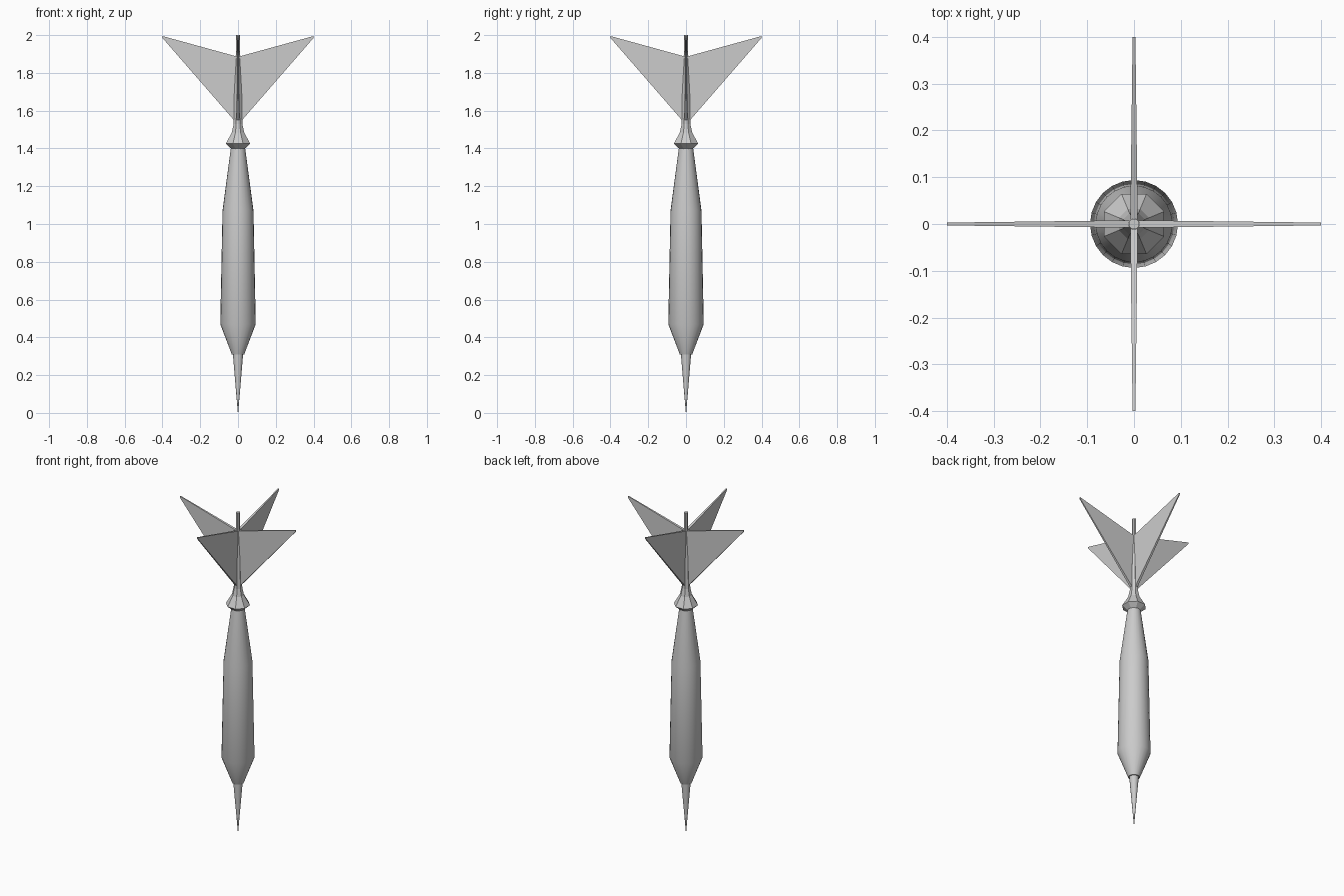
import bpy, bmesh, math

if "Cube" in bpy.data.objects:
    bpy.data.objects.remove(bpy.data.objects["Cube"])


def finish(name, bm, smooth):
    bmesh.ops.recalc_face_normals(bm, faces=bm.faces)
    mesh = bpy.data.meshes.new(name)
    bm.to_mesh(mesh)
    bm.free()
    ob = bpy.data.objects.new(name, mesh)
    bpy.context.collection.objects.link(ob)
    if smooth:
        bpy.ops.object.select_all(action='DESELECT')
        ob.select_set(True)
        bpy.context.view_layer.objects.active = ob
        bpy.ops.object.shade_smooth_by_angle(angle=math.radians(30))
    return ob


def lathe(name, profile, sides, phase=0.0, smooth=True):
    """Stack rings of (radius, z) and cap both ends."""
    bm = bmesh.new()
    rings = []
    for r, z in profile:
        angles = [2 * math.pi * (i + phase) / sides for i in range(sides)]
        rings.append([bm.verts.new((r * math.cos(a), r * math.sin(a), z)) for a in angles])
    for low, high in zip(rings, rings[1:]):
        for i in range(sides):
            j = (i + 1) % sides
            bm.faces.new((low[i], low[j], high[j], high[i]))
    bm.faces.new(rings[0])
    bm.faces.new(rings[-1])
    return finish(name, bm, smooth)


# needle point
lathe("point", [(0.001, 0.0), (0.027, 0.31), (0.027, 0.33)], 16)

# weighted barrel
lathe("barrel", [(0.033, 0.31), (0.094, 0.47), (0.082, 1.07), (0.038, 1.40)], 24)

# faceted collar flaring into the shaft
lathe("collar", [(0.034, 1.395), (0.070, 1.425), (0.035, 1.485), (0.025, 1.53)],
      8, phase=0.5, smooth=False)

# shaft
lathe("shaft", [(0.025, 1.52), (0.022, 1.68), (0.013, 1.88), (0.012, 2.0)], 8, phase=0.5)


# four tapered swept fins
def fin(name, angle):
    outline = [(0.0, 1.525, 0.008), (0.4, 1.985, 0.003), (0.4, 1.995, 0.003), (0.0, 1.885, 0.008)]
    bm = bmesh.new()
    left = [bm.verts.new((x, t, z)) for x, z, t in outline]
    right = [bm.verts.new((x, -t, z)) for x, z, t in outline]
    bm.faces.new(left)
    bm.faces.new(right[::-1])
    for i in range(4):
        j = (i + 1) % 4
        bm.faces.new((left[i], right[i], right[j], left[j]))
    ob = finish(name, bm, False)
    ob.rotation_euler.z = angle


for k, side in enumerate(("right", "back", "left", "front")):
    fin("fin_" + side, k * math.pi / 2)
